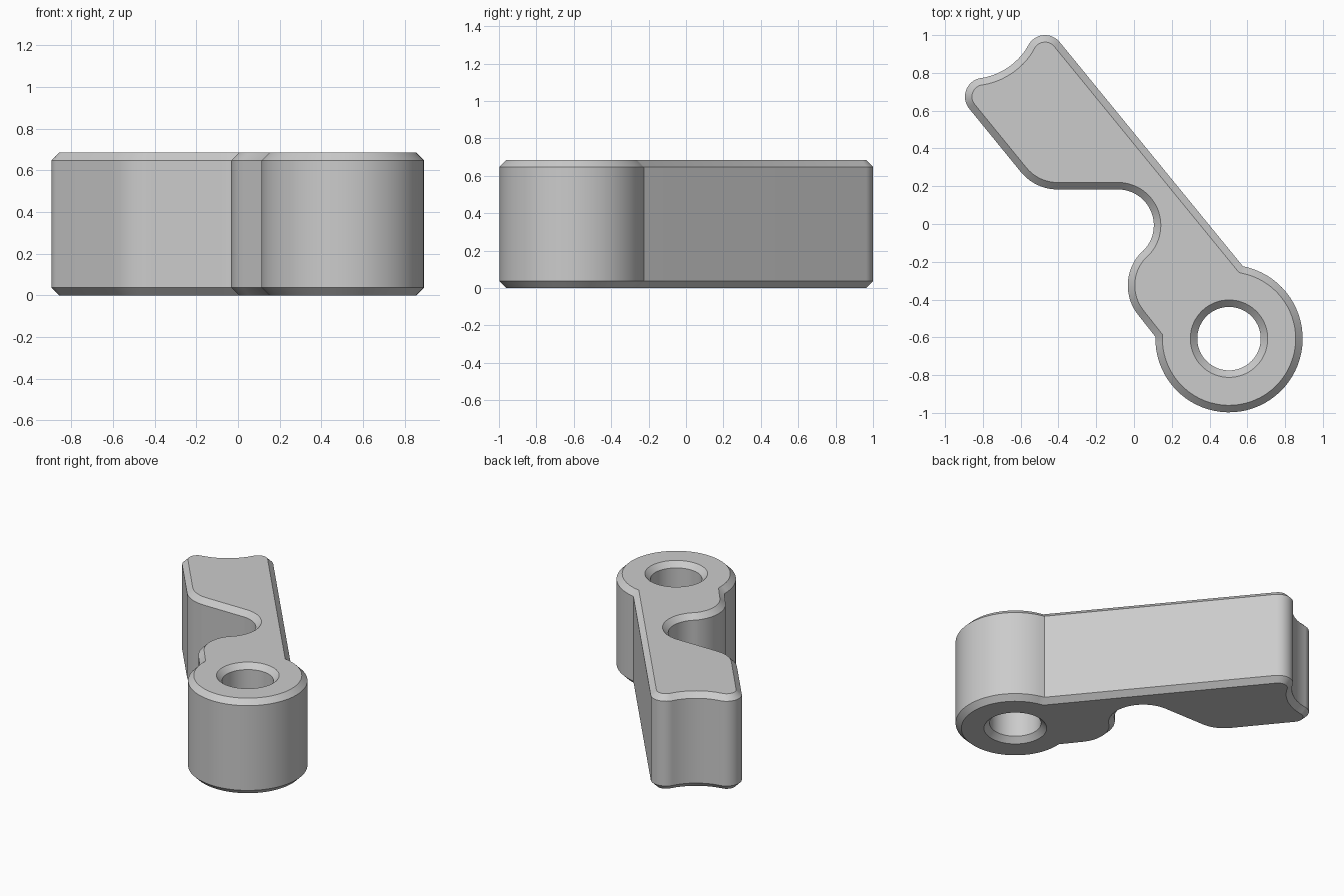
import bpy
import bmesh
import math
from mathutils import Vector

if "Cube" in bpy.data.objects:
    bpy.data.objects.remove(bpy.data.objects["Cube"], do_unlink=True)

HEIGHT = 0.685
CHAMFER = 0.037
HUB = (0.503, -0.607)


def arc(center, radius, start, end, step=5):
    """Points along an arc; angles in degrees, clockwise when end < start."""
    n = max(2, round(abs(end - start) / step))
    angles = [math.radians(start + (end - start) * i / n) for i in range(n + 1)]
    return [Vector((center[0] + radius * math.cos(a),
                    center[1] + radius * math.sin(a))) for a in angles]


def tidy(points):
    """Drop points that coincide where two arcs meet."""
    out = []
    for p in points:
        if not out or (p - out[-1]).length > 0.006:
            out.append(p)
    return out


def inset(points, distance):
    """Mitred offset towards the material side, on the left of the path."""
    out = []
    for i, p in enumerate(points):
        a = (p - points[i - 1]).normalized()
        b = (points[(i + 1) % len(points)] - p).normalized()
        na, nb = Vector((-a.y, a.x)), Vector((-b.y, b.x))
        out.append(p + (na + nb) * distance / (1 + na.dot(nb)))
    return out


# Lever outline, counter-clockwise from the hub
outline = tidy(
    arc(HUB, 0.39, 178.5, 439.1)                     # round hub
    + arc((-0.471, 0.9), 0.1, 39.2, 151)             # back tip corner
    + arc((-0.864, 1.118), 0.35, -29, -81.2)         # hollow end
    + arc((-0.795, 0.674), 0.1, 98.8, 219.2)         # right tip corner
    + arc((-0.405, 0.433), 0.25, 219.2, 270)         # paddle heel
    + arc((-0.085, -0.007), 0.19, 90, -46.5)         # finger notch
    + arc((0.217, -0.325), 0.25, 133.5, 219.2)       # bulge beside the hub
)
# Bore runs clockwise so that its material side is also on the left
bore = arc(HUB, 0.168, 360, 0)[:-1]

bm = bmesh.new()
levels = [(0, CHAMFER), (CHAMFER, 0), (HEIGHT - CHAMFER, 0), (HEIGHT, CHAMFER)]
caps = {0: [], len(levels) - 1: []}
for path in (outline, bore):
    rings = []
    for z, d in levels:
        rings.append([bm.verts.new((p.x, p.y, z)) for p in inset(path, d)])
    count = len(path)
    # Chamfers and upright walls
    for low, high in zip(rings, rings[1:]):
        for i in range(count):
            j = (i + 1) % count
            bm.faces.new((low[i], low[j], high[j], high[i]))
    for level, edges in caps.items():
        ring = rings[level]
        edges += [bm.edges.get((ring[i - 1], ring[i])) for i in range(count)]
# Flat top and bottom with the bore left open
for edges in caps.values():
    bmesh.ops.triangle_fill(bm, use_beauty=True, edges=edges)
bmesh.ops.recalc_face_normals(bm, faces=bm.faces)

mesh = bpy.data.meshes.new("lever_arm")
bm.to_mesh(mesh)
bm.free()
lever = bpy.data.objects.new("lever_arm", mesh)
bpy.context.scene.collection.objects.link(lever)

# Plain grey finish
grey = bpy.data.materials.new("light_grey")
grey.use_nodes = True
color = (0.6, 0.6, 0.6, 1)
grey.diffuse_color = color
grey.node_tree.nodes["Principled BSDF"].inputs["Base Color"].default_value = color
mesh.materials.append(grey)

bpy.ops.object.select_all(action='DESELECT')
lever.select_set(True)
bpy.context.view_layer.objects.active = lever
bpy.ops.object.shade_smooth_by_angle(angle=math.radians(30))
